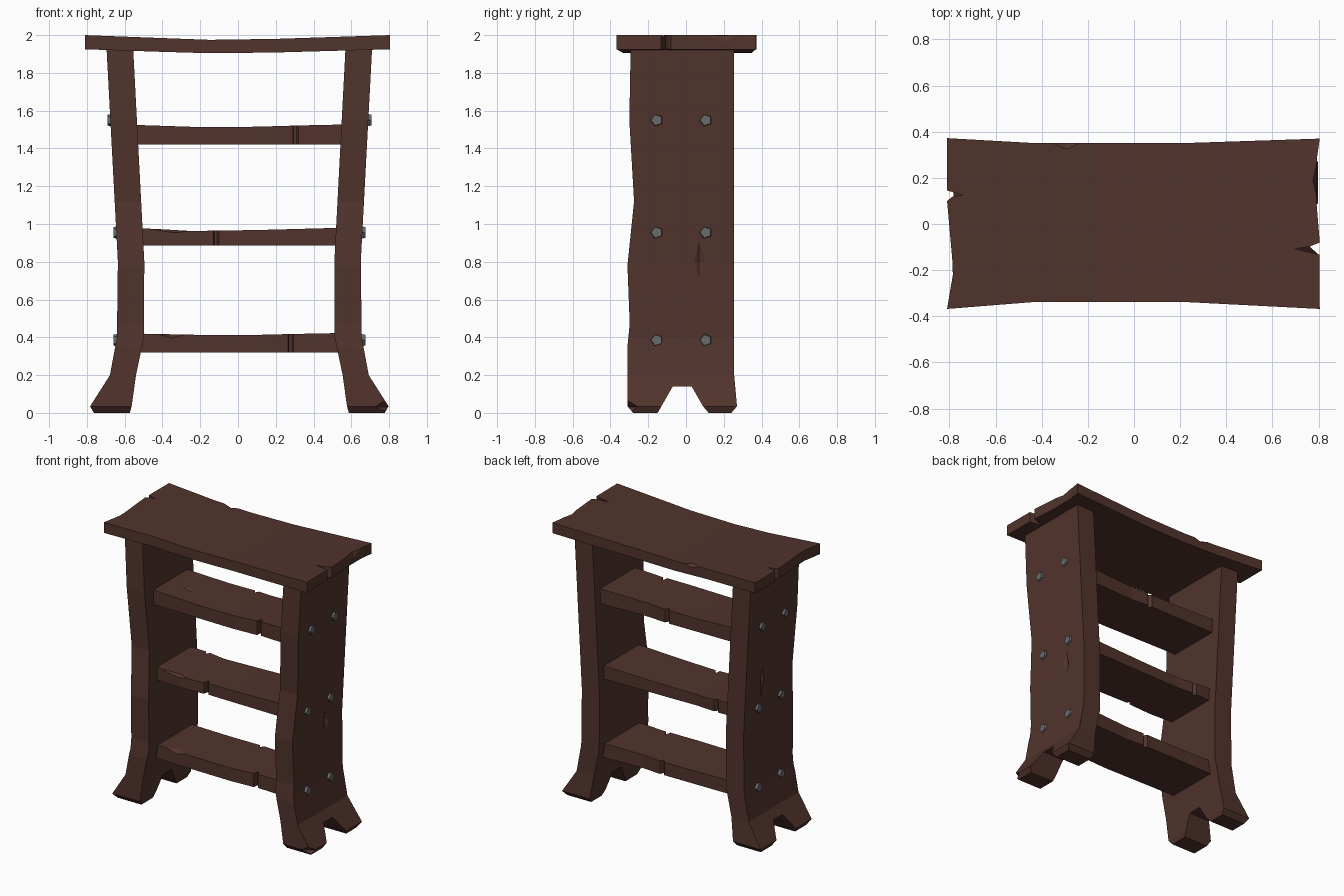
import bpy, bmesh, math
from mathutils import Vector, Matrix

if "Cube" in bpy.data.objects:
    bpy.data.objects.remove(bpy.data.objects["Cube"])


def material(name, rgb):
    m = bpy.data.materials.new(name)
    m.diffuse_color = (*rgb, 1)
    m.use_nodes = True
    m.node_tree.nodes["Principled BSDF"].inputs["Base Color"].default_value = m.diffuse_color
    return m


WOOD = material("dark_wood", (0.084, 0.034, 0.026))
IRON = material("grey_iron", (0.14, 0.15, 0.145))
CX = 0.007  # middle between the two side panels


def lerp(table, t):
    """Piecewise linear lookup in a sorted list of (t, value)."""
    if t <= table[0][0]:
        return table[0][1]
    for (a, va), (b, vb) in zip(table, table[1:]):
        if t <= b:
            return va + (vb - va) * (t - a) / (b - a)
    return table[-1][1]


def finish(name, bm, mat):
    bmesh.ops.recalc_face_normals(bm, faces=bm.faces)
    me = bpy.data.meshes.new(name)
    bm.to_mesh(me)
    bm.free()
    me.materials.append(mat)
    ob = bpy.data.objects.new(name, me)
    bpy.context.collection.objects.link(ob)
    return ob


def plank(name, outline, cuts, place):
    """Extrude an (a, b) outline, slice it at b = cuts, then bend it with place(a, b, side)."""
    bm = bmesh.new()
    f = bm.faces.new([bm.verts.new((a, b, 0)) for a, b in outline])
    ext = bmesh.ops.extrude_face_region(bm, geom=[f])
    for v in ext["geom"]:
        if isinstance(v, bmesh.types.BMVert):
            v.co.z = 1
    for c in cuts:
        bmesh.ops.bisect_plane(bm, geom=bm.verts[:] + bm.edges[:] + bm.faces[:], dist=1e-5,
                               plane_co=(0, c, 0), plane_no=(0, 1, 0))
    for v in bm.verts:
        v.co = Vector(place(*v.co))
    return finish(name, bm, WOOD)


def chip(ob, centre, size):
    """Carve a diamond shaped crack or chip."""
    bm = bmesh.new()
    for i in range(3):
        for s in (-1, 1):
            p = Vector(centre)
            p[i] += s * size[i]
            bm.verts.new(p)
    bmesh.ops.convex_hull(bm, input=bm.verts)
    cutter = finish("cutter", bm, WOOD)
    cutter.hide_render = True
    mod = ob.modifiers.new("chip", 'BOOLEAN')
    mod.operation, mod.solver, mod.object = 'DIFFERENCE', 'EXACT', cutter
    bpy.context.view_layer.objects.active = ob
    bpy.ops.object.modifier_apply(modifier=mod.name)
    bpy.data.objects.remove(cutter)


# Side panels: y-z outline with an arched foot, bent outwards towards the floor
INNER = [(0, .58), (.035, .57), (.2, .547), (.4, .505), (.8, .503), (1.93, .562)]
OUTER = [(0, .77), (.035, .79), (.2, .685), (.4, .648), (.8, .643), (1.93, .703)]
PANEL = [(-.28, 0), (-.15, 0), (-.13, .035), (-.07, .14), (.03, .14), (.09, .035), (.12, 0),
         (.24, 0), (.27, .035), (.255, .2), (.255, 1.93), (-.293, 1.93), (-.30, 1.55),
         (-.275, 1.12), (-.31, .78), (-.298, .47), (-.31, .35), (-.31, .035)]
panels = {}
for s, side in ((-1, "left"), (1, "right")):
    panels[s] = plank(side + "_panel", PANEL, [.035, .2, .4, .8],
                      lambda y, z, u: (CX + s * (lerp(OUTER, z) if u > .5 else lerp(INNER, z)), y, z))
chip(panels[1], (.655, .07, .80), (.02, .035, .11))
chip(panels[-1], (-.648, .07, 1.17), (.02, .03, .15))
chip(panels[1], (.80, -.31, .03), (.08, .06, .05))

# Shelves: bottom z, top z table, front notch x, back notch x
SHELVES = [
    ("lower", .32, [(-.5, .42), (-.2, .413), (.1, .413), (.5, .423)], .28, .06),
    ("middle", .885, [(-.5, .978), (-.25, .963), (.1, .968), (.5, .98)], -.115, -.37),
    ("upper", 1.42, [(-.5, 1.525), (-.2, 1.513), (.1, 1.515), (.5, 1.527)], .305, .02),
]
shelves = {}
for name, z0, top, nf, nb in SHELVES:
    e = lerp(INNER, z0) + .03
    outline = [(-.20, CX - e), (-.21, nf - .2), (-.2, nf - .015), (-.165, nf - .01), (-.165, nf + .005),
               (-.195, nf + .015), (-.205, CX + e), (.195, CX + e), (.18, nb + .15),
               (.19, nb + .015), (.165, nb), (.19, nb - .02), (.185, CX - e)]
    shelves[name] = plank(name + "_shelf", outline, [t for t, _ in top[1:-1]],
                          lambda y, x, u: (x, y, lerp(top, x) if u > .5 else z0))
chip(shelves["lower"], (-.35, -.205, .42), (.09, .05, .025))
chip(shelves["middle"], (-.33, -.205, .975), (.15, .03, .025))
chip(shelves["upper"], (-.35, -.05, 1.52), (.06, .02, .012))

# Sagging top board with split ends
TOP = [(-.81, 2), (-.42, 1.985), (-.15, 1.975), (.2, 1.98), (.805, 2)]
BOTTOM = [(-.81, 1.925), (-.42, 1.912), (-.15, 1.904), (.2, 1.908), (.805, 1.925)]
BOARD = [(.372, -.81), (.35, -.42), (.35, .2), (.37, .805), (.28, .792), (.1, .79), (-.08, .805),
         (-.098, .76), (-.108, .695), (-.132, .803), (-.368, .805), (-.337, .2), (-.337, -.42),
         (-.368, -.81), (-.22, -.785), (-.16, -.787), (.1, -.81), (.12, -.785), (.125, -.74),
         (.145, -.81)]
board = plank("top_board", BOARD, [-.42, -.15, .2],
              lambda y, x, u: (x, y, lerp(TOP if u > .5 else BOTTOM, x)))
chip(board, (.795, .19, 2.0), (.02, .09, .05))
chip(board, (-.29, .35, 1.982), (.06, .03, .02))

# Five-sided iron bolts on the outside of both panels
for s, side in ((-1, "left"), (1, "right")):
    bm = bmesh.new()
    for z in (.385, .955, 1.55):
        for y in (-.155, .105):
            x = CX + s * (lerp(OUTER, z) + .001)
            # spin a vertex to the top, then point the axis outwards
            mat = (Matrix.Translation((x, y, z)) @ Matrix.Rotation(s * math.pi / 2, 4, 'Y')
                   @ Matrix.Rotation(math.pi / 2 * (1 + s), 4, 'Z')
                   @ Matrix.Rotation(math.pi / 2, 4, 'Z') @ Matrix.Rotation(-math.pi / 2, 4, 'Z'))
            bmesh.ops.create_cone(bm, cap_ends=True, segments=5, radius1=.036, radius2=.03,
                                  depth=.03, matrix=mat)
    finish(side + "_bolts", bm, IRON)
